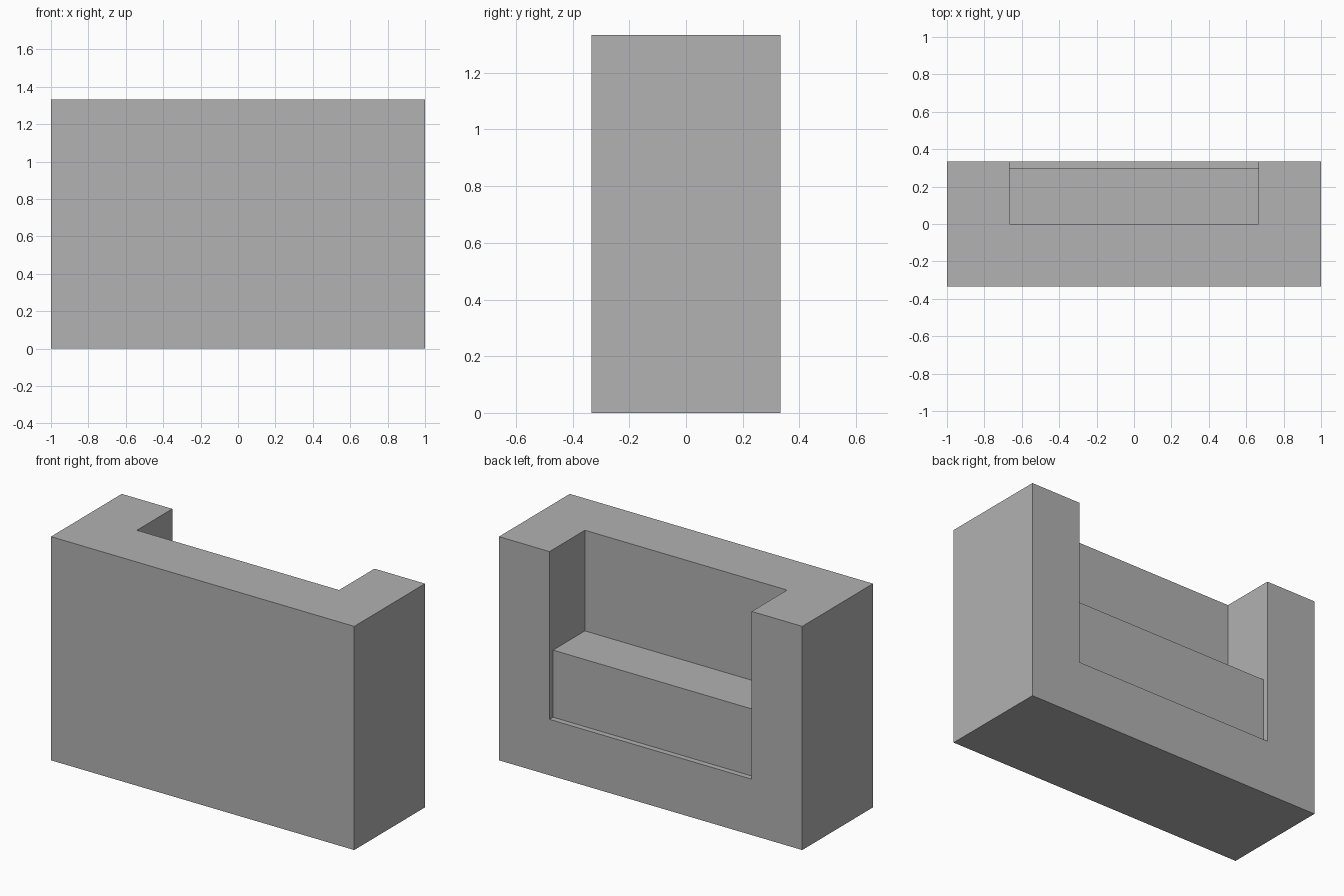
import bpy

cube = bpy.data.objects.get("Cube")
if cube:
    bpy.data.objects.remove(cube, do_unlink=True)

THIRD = 1 / 3
HEIGHT = 4 * THIRD
SEAT_TOP = THIRD + 0.4

grey = bpy.data.materials.new("plain grey")
grey.use_nodes = True
grey.diffuse_color = (0.445, 0.445, 0.445, 1)
grey.node_tree.nodes["Principled BSDF"].inputs["Base Color"].default_value = grey.diffuse_color


def block(name, low, high):
    """Box between two opposite corners."""
    centre = [(a + b) / 2 for a, b in zip(low, high)]
    bpy.ops.mesh.primitive_cube_add(size=1, location=centre)
    obj = bpy.context.object
    obj.name = obj.data.name = name
    obj.scale = [b - a for a, b in zip(low, high)]
    bpy.ops.object.transform_apply(location=True, rotation=False, scale=True)
    obj.data.materials.append(grey)
    return obj


# Outer frame: solid front panel, with a recess open at the back and top
frame = block("bench_frame", (-1, -THIRD, 0), (1, THIRD, HEIGHT))
cutter = block("recess_cutter", (-2 * THIRD, 0, THIRD), (2 * THIRD, 1, 2))
cutter.hide_render = True

cut = frame.modifiers.new("recess", "BOOLEAN")
cut.operation = "DIFFERENCE"
cut.solver = "EXACT"
cut.object = cutter
bpy.context.view_layer.objects.active = frame
bpy.ops.object.modifier_apply(modifier=cut.name)
bpy.data.objects.remove(cutter, do_unlink=True)

# Seat cushion: fills the recess width, set slightly in from the back edge
block("seat_cushion", (-2 * THIRD, 0, THIRD), (2 * THIRD, 0.3, SEAT_TOP))
